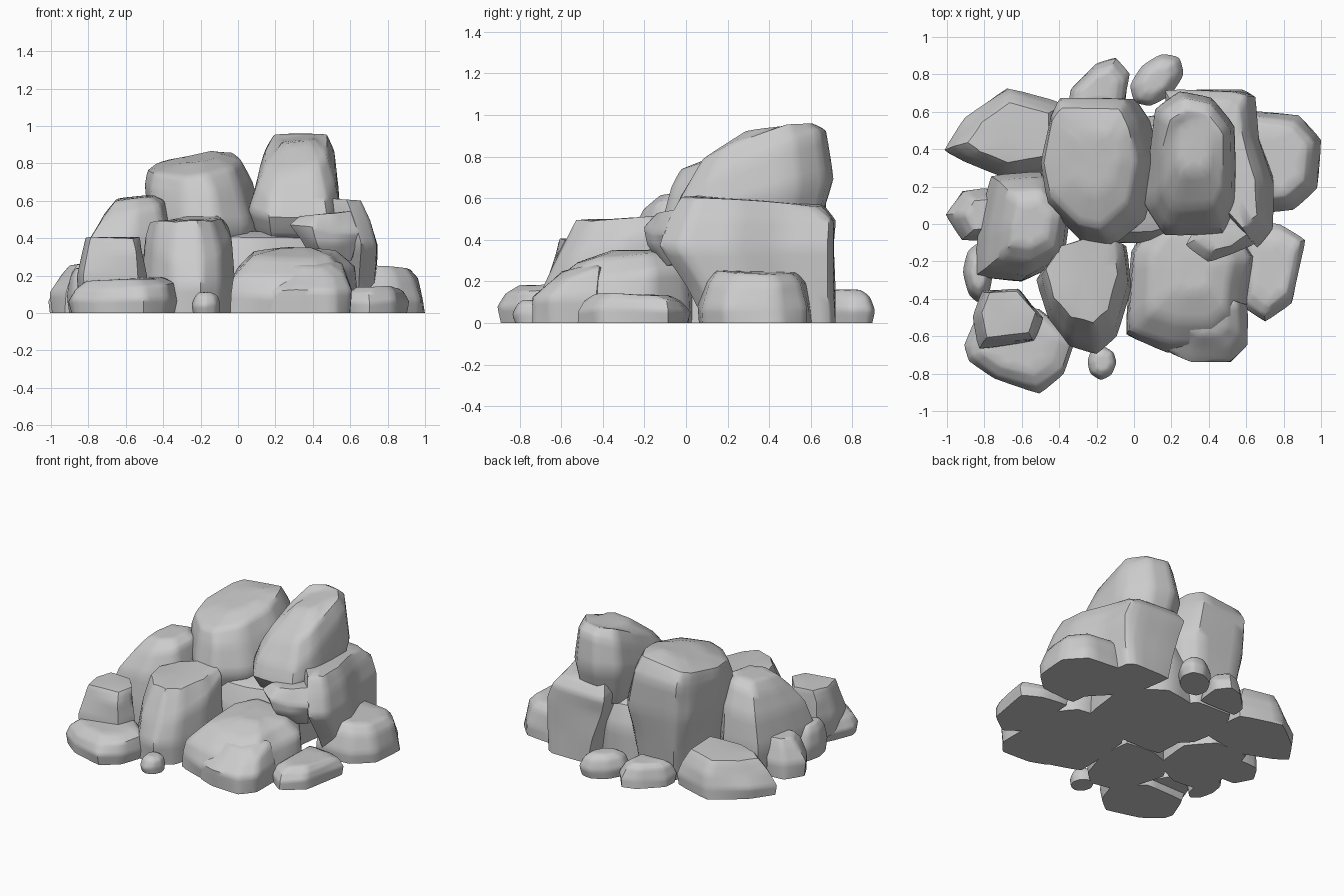
import bpy
import bmesh
import math
import random

random.seed(4)

start_cube = bpy.data.objects.get("Cube")
if start_cube:
    bpy.data.objects.remove(start_cube, do_unlink=True)

# Single stone colour
stone = bpy.data.materials.new("stone_grey")
stone.use_nodes = True
stone_colour = (0.6, 0.6, 0.6, 1)
stone.diffuse_color = stone_colour
stone.node_tree.nodes["Principled BSDF"].inputs["Base Color"].default_value = stone_colour


def rock(name, outline, levels, top=1.0, jitter=0.012, crease=0.72):
    """Loft an outline through levels of (z, scale, shift_x, shift_y, tilt_x, tilt_y)."""
    count = len(outline)
    centre_x = (min(p[0] for p in outline) + max(p[0] for p in outline)) / 2
    centre_y = (min(p[1] for p in outline) + max(p[1] for p in outline)) / 2
    bm = bmesh.new()
    rings = []
    for level in levels:
        z, scale, shift_x, shift_y, tilt_x, tilt_y = (tuple(level) + (0,) * 6)[:6]
        rough = jitter * scale
        ring = []
        for px, py in outline:
            dx, dy = (px - centre_x) * scale, (py - centre_y) * scale
            height = z + tilt_x * dx + tilt_y * dy
            if z > 0:
                dx += random.uniform(-rough, rough)
                dy += random.uniform(-rough, rough)
                height += random.uniform(-rough, rough)
            position = (centre_x + dx + shift_x, centre_y + dy + shift_y,
                        max(0, min(height, top)))
            ring.append(bm.verts.new(position))
        rings.append(ring)
    for lower, upper in zip(rings, rings[1:]):
        for i in range(count):
            j = (i + 1) % count
            bm.faces.new((lower[i], lower[j], upper[j], upper[i]))
    bm.faces.new(rings[0])
    bm.faces.new(rings[-1])
    bmesh.ops.recalc_face_normals(bm, faces=bm.faces)

    # Worn edges, with a fully sharp rim where the stone meets the ground
    layer = bm.edges.layers.float.new("crease_edge")
    for edge in bm.edges:
        grounded = all(v.co.z < 0.001 for v in edge.verts)
        edge[layer] = 1.0 if grounded else crease * random.uniform(0.75, 1.1)

    mesh = bpy.data.meshes.new(name)
    bm.to_mesh(mesh)
    bm.free()
    mesh.materials.append(stone)
    stone_object = bpy.data.objects.new(name, mesh)
    bpy.context.collection.objects.link(stone_object)
    bpy.ops.object.select_all(action="DESELECT")
    stone_object.select_set(True)
    bpy.context.view_layer.objects.active = stone_object
    wear = stone_object.modifiers.new("wear", "SUBSURF")
    wear.levels = wear.render_levels = 2
    bpy.ops.object.modifier_apply(modifier=wear.name)
    bpy.ops.object.shade_smooth_by_angle(angle=math.radians(45))


def pebble(name, x, y, long_radius, short_radius, turn, height):
    """A small rounded stone with an oval footprint."""
    outline = []
    for i in range(8):
        a = math.tau * i / 8
        u, v = long_radius * math.cos(a), short_radius * math.sin(a)
        outline.append((x + u * math.cos(turn) - v * math.sin(turn),
                        y + u * math.sin(turn) + v * math.cos(turn)))
    rock(name, outline,
         [(0, .93), (height * .4, 1.05), (height * .8, .85), (height, .5)],
         jitter=0.006, crease=0.4)


# Upper boulders
rock("back_centre_boulder",
     [(-.38, .68), (0, .67), (.08, .55), (.13, .32), (.06, .02),
      (-.11, -.13), (-.27, -.1), (-.45, .08), (-.49, .3), (-.44, .58)],
     [(0, .72, 0, .04), (.28, .86, 0, .03), (.48, 1), (.69, .93, -.03, .02, .04, .12),
      (.79, .8, -.05, .03, .14, .16), (.83, .4, -.03, .05, .18, .14)], top=.87)
rock("leaning_slab",
     [(.12, .62), (.25, .71), (.42, .69), (.53, .52), (.54, .1),
      (.48, -.06), (.15, -.07), (.06, .1), (.08, .4)],
     [(.4, .78, 0, 0), (.6, 1, 0, 0, 0, .25), (.77, .89, .01, 0, .05, .45),
      (.88, .7, .01, .02, .15, .42), (.93, .35, .02, .1, .14, .1)], top=.96)
rock("right_back_boulder",
     [(.18, .72), (.57, .72), (.64, .68), (.67, .45), (.75, .2),
      (.75, -.04), (.65, -.13), (.52, .02), (.25, .3)],
     [(0, .74, .04, .11), (.18, .84, .03, .06), (.37, 1), (.5, .95, -.03, .02),
      (.6, .79, -.04, .02, -.06, -.08)], top=.63)
rock("wedge_stone",
     [(.28, -.12), (.4, -.2), (.52, -.17), (.64, -.1), (.64, .06), (.4, .08)],
     [(.28, .6, .04, .03), (.38, .85, .02, 0), (.45, 1, 0, 0, -.15, 0),
      (.53, .8, .01, .03, .1, 0)])
rock("inner_core",
     [(-.3, .5), (.2, .6), (.45, .4), (.4, 0), (.1, -.1), (-.3, -.1)],
     [(0, 1), (.25, 1), (.4, .85), (.44, .5)])

# Front stones
rock("front_right_boulder",
     [(-.05, -.6), (.18, -.68), (.45, -.68), (.59, -.58), (.61, -.38), (.65, -.18),
      (.5, .02), (.12, .06), (-.02, -.14)],
     [(0, .99), (.1, 1), (.23, .92, 0, .01, 0, .12), (.32, .66, 0, .03, 0, .1),
      (.35, .25, .02, .05)], top=.36)
rock("front_right_lump",
     [(.17, -.68), (.3, -.73), (.52, -.74), (.6, -.64), (.6, -.42), (.42, -.36), (.24, -.5)],
     [(0, 1), (.12, 1.01), (.23, .78, .01, .03, 0, .35), (.27, .45, .01, .04, 0, .25)])
rock("front_centre_block",
     [(-.52, -.3), (-.42, -.15), (-.25, -.09), (-.03, -.11), (-.01, -.35),
      (-.09, -.6), (-.2, -.69), (-.35, -.66), (-.46, -.5)],
     [(0, .97), (.15, 1), (.38, .94, 0, .03, .03, .36),
      (.5, .76, -.01, .09, .05, .04)], top=.52)
rock("left_boulder",
     [(-.76, .26), (-.5, .27), (-.35, .1), (-.38, -.2), (-.6, -.31), (-.85, -.28), (-.83, -.05)],
     [(0, 1), (.2, 1.02), (.42, .9, .02, .01, .1, .05), (.56, .66, .04, .01, .2, .1),
      (.62, .42, .05, .02, .1, .05)], top=.64)
rock("front_left_block",
     [(-.85, -.5), (-.81, -.36), (-.62, -.35), (-.49, -.5), (-.54, -.63), (-.82, -.66)],
     [(.05, 1), (.2, 1.02), (.33, .92, 0, .01), (.4, .8, 0, .02)])
rock("front_left_slab",
     [(-.9, -.66), (-.82, -.46), (-.5, -.45), (-.32, -.62), (-.38, -.8),
      (-.5, -.9), (-.75, -.83), (-.88, -.73)],
     [(0, .97), (.07, 1.02), (.14, .93, 0, .01, .05, .05), (.18, .72, 0, .03, .04, .04)])

# Low stones around the rim
rock("left_back_slab",
     [(-1.01, .4), (-.9, .56), (-.68, .73), (-.38, .64), (-.36, .3), (-.7, .25), (-.92, .34)],
     [(0, 1), (.07, 1), (.17, .9, .02, 0), (.26, .68, .02, 0, .05, 0)])
rock("right_back_slab",
     [(.55, .61), (.88, .58), (1, .45), (.98, .2), (.85, .08), (.58, .06)],
     [(0, 1.01), (.08, 1), (.19, .9, -.01, 0), (.25, .74, -.02, 0, -.06, -.03)])
rock("right_front_stone",
     [(.58, .02), (.78, -.01), (.91, -.08), (.88, -.25), (.85, -.42), (.7, -.53), (.58, -.44)],
     [(0, .98), (.06, 1.01), (.11, .88), (.14, .65)])
rock("left_rim_stone",
     [(-1, .05), (-.92, .18), (-.78, .19), (-.68, 0), (-.78, -.08), (-.93, -.08)],
     [(0, .98), (.1, 1), (.21, .8, .02, 0), (.26, .6, .03, 0)])
rock("back_small_stone",
     [(-.35, .62), (-.34, .72), (-.2, .86), (-.1, .89), (-.03, .8), (-.05, .62)],
     [(0, 1), (.06, 1.01), (.13, .85, 0, -.01), (.16, .6, 0, -.02)])

pebble("left_front_pebble", -.83, -.26, .16, .08, 1.6, .24)
pebble("back_right_pebble", .12, .77, .17, .11, .8, .16)
pebble("front_pebble", -.17, -.74, .09, .08, 1.5, .11)
